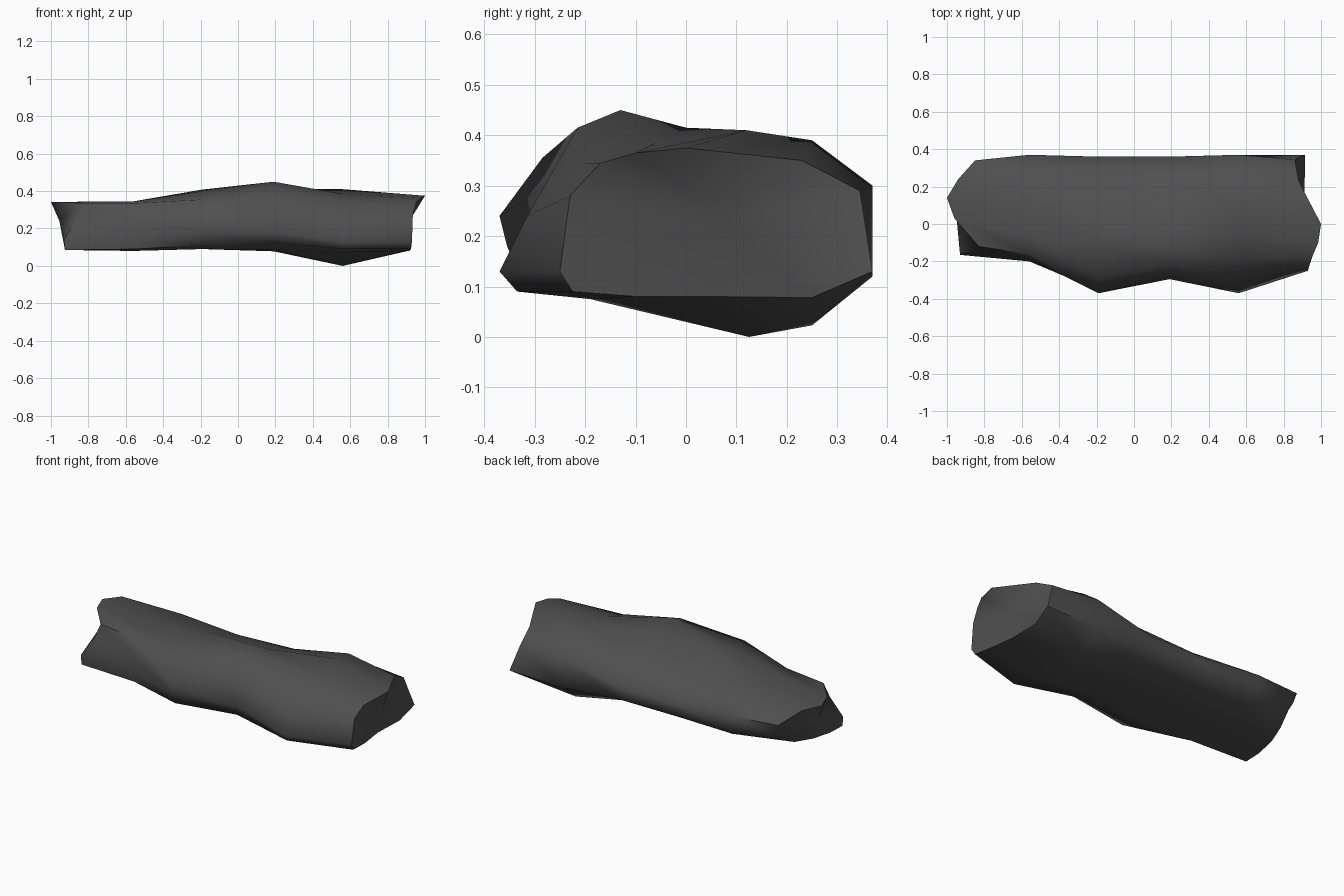
import bpy, bmesh, math
from mathutils import Vector

# Cross-sections (y, z) along the length, running from the low front edge
# under the bottom, up the back and over the top
sections = [
    [(-.165, .14), (-.165, .085), (-.05, .085), (.08, .095), (.20, .11), (.30, .16),
     (.34, .26), (.24, .335), (.14, .342), (.03, .342), (-.12, .335), (-.14, .25)],
    [(-.20, .14), (-.19, .09), (-.05, .08), (.10, .083), (.26, .095), (.36, .14),
     (.37, .25), (.26, .325), (.08, .345), (-.06, .345), (-.16, .335), (-.185, .25)],
    [(-.355, .18), (-.325, .11), (-.20, .09), (.08, .09), (.25, .10), (.35, .14),
     (.36, .22), (.26, .30), (.01, .408), (-.10, .40), (-.285, .355), (-.37, .24)],
    [(-.295, .18), (-.28, .125), (-.16, .085), (.08, .078), (.25, .095), (.35, .14),
     (.36, .22), (.26, .315), (.0, .415), (-.13, .45), (-.215, .415), (-.28, .30)],
    [(-.37, .13), (-.335, .09), (-.19, .075), (.125, 0), (.25, .023), (.37, .12),
     (.37, .30), (.25, .39), (.12, .41), (-.06, .385), (-.20, .345), (-.315, .24)],
    [(-.25, .13), (-.225, .09), (-.1, .08), (.05, .08), (.25, .078), (.37, .13),
     (.345, .29), (.23, .35), (.0, .375), (-.10, .365), (-.17, .345), (-.23, .28)],
]
stations = [None, -.56, -.19, .19, .56, None]
# Broken ends are uneven, so every end point has its own x
left_x = [-.93, -.925, -.92, -.90, -.86, -.83, -.85, -.94, -1.0, -.96, -.83, -.86]
right_x = [.93, .925, .915, .895, .90, .915, .86, .88, 1.0, .985, .955, .935]
n = len(left_x)

bm = bmesh.new()
rings = []
for i, sec in enumerate(sections):
    xs = left_x if i == 0 else right_x if i == 5 else [stations[i]] * n
    rings.append([bm.verts.new((x, y, z)) for x, (y, z) in zip(xs, sec)])

# Long sides
for a, b in zip(rings, rings[1:]):
    for k in range(n):
        j = (k + 1) % n
        bm.faces.new((a[k], a[j], b[j], b[k]))

# End caps as fans around their middle
for ring, mid_co in ((rings[0], (-.955, .10, .24)), (rings[-1], (.91, .08, .23))):
    mid = bm.verts.new(Vector(mid_co))
    for k in range(n):
        bm.faces.new((ring[k], ring[(k + 1) % n], mid))

bmesh.ops.recalc_face_normals(bm, faces=bm.faces)
mesh = bpy.data.meshes.new("rock_slab")
bm.to_mesh(mesh)
bm.free()
rock = bpy.data.objects.new("rock_slab", mesh)
bpy.context.collection.objects.link(rock)

# Dark stone colour
stone = bpy.data.materials.new("dark_stone")
stone.diffuse_color = (.08, .08, .08, 1)
mesh.materials.append(stone)

# Smooth body with crisp broken ends
bpy.context.view_layer.objects.active = rock
rock.select_set(True)
bpy.ops.object.shade_smooth_by_angle(angle=math.radians(60))
